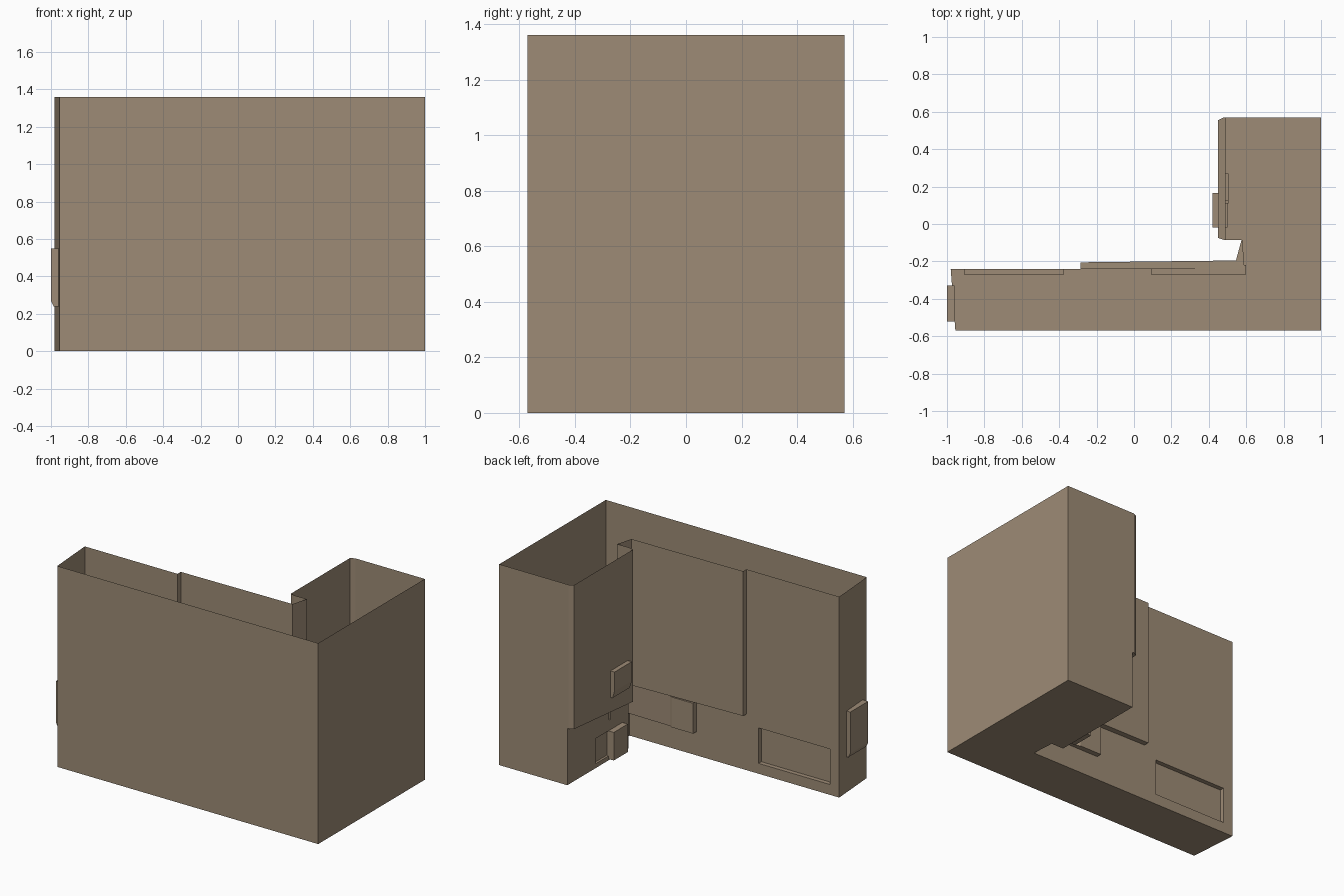
import bpy, bmesh
from mathutils import Vector

if "Cube" in bpy.data.objects:
    bpy.data.objects.remove(bpy.data.objects["Cube"])

COLOUR = (0.34, 0.26, 0.18, 1)
tan = bpy.data.materials.new("sandstone_tan")
tan.use_nodes = True
tan.diffuse_color = COLOUR
tan.node_tree.nodes["Principled BSDF"].inputs["Base Color"].default_value = COLOUR

HEIGHT = 1.36


def finish(bm, name):
    bmesh.ops.recalc_face_normals(bm, faces=bm.faces)
    mesh = bpy.data.meshes.new(name)
    bm.to_mesh(mesh)
    bm.free()
    mesh.materials.append(tan)
    obj = bpy.data.objects.new(name, mesh)
    bpy.context.scene.collection.objects.link(obj)
    return obj


def prism(name, profile, lo, hi, axis="y"):
    """Extrude an outline: (x, z) along y, or (x, y) along z."""
    bm = bmesh.new()
    place = (lambda a, b, t: (a, t, b)) if axis == "y" else (lambda a, b, t: (a, b, t))
    rings = [[bm.verts.new(place(a, b, t)) for a, b in profile] for t in (lo, hi)]
    n = len(profile)
    for ring in rings:
        bm.faces.new(ring)
    for i in range(n):
        j = (i + 1) % n
        bm.faces.new((rings[0][i], rings[0][j], rings[1][j], rings[1][i]))
    return finish(bm, name)


def box(name, x, y, z):
    return prism(name, [(x[0], z[0]), (x[1], z[0]), (x[1], z[1]), (x[0], z[1])], *y)


# Plan corners: base storey, upper storey, height of the ledge between them
corners = [
    ((-.955, -.57), (-.955, -.57), .37),
    ((1, -.57), (1, -.57), .37),
    ((1, .57), (1, .57), .37),
    ((.49, .57), (.48, .57), .385),
    ((.49, .57), (.45, .555), .385),
    ((.49, -.085), (.45, -.075), .33),
    ((.49, -.085), (.48, -.085), .33),
    ((.58, -.085), (.575, -.085), .36),
    ((.59, -.24), (.545, -.195), .37),
    ((-.285, -.24), (-.285, -.205), .38),
    ((-.285, -.24), (-.285, -.24), .38),
    ((-.98, -.24), (-.98, -.24), .37),
]

# L-shaped walls with the upper storey overhanging the base
bm = bmesh.new()
rings = [
    [bm.verts.new((*low, 0)) for low, up, z in corners],
    [bm.verts.new((*low, z)) for low, up, z in corners],
    [bm.verts.new((*up, z)) for low, up, z in corners],
    [bm.verts.new((*up, HEIGHT)) for low, up, z in corners],
]
count = len(corners)
for a, b in zip(rings, rings[1:]):
    for i in range(count):
        j = (i + 1) % count
        bm.faces.new((a[i], a[j], b[j], b[i]))
bm.faces.new(rings[0])
bm.faces.new(rings[-1])
bmesh.ops.remove_doubles(bm, verts=bm.verts, dist=.0005)
walls = finish(bm, "building_walls")

# Recessed panels near the ground
cutters = [
    box("long_recess_cutter", (-.91, -.375), (-.27, -.2), (.07, .31)),
    box("wing_recess_cutter", (.4, .505), (.12, .27), (.03, .2)),
    box("slot_cutter", (.4, .505), (.11, .125), (.27, .32)),
]
for cutter in cutters:
    cutter.hide_render = True
    cut = walls.modifiers.new(cutter.name, "BOOLEAN")
    cut.operation = "DIFFERENCE"
    cut.solver = "EXACT"
    cut.object = cutter
depsgraph = bpy.context.evaluated_depsgraph_get()
carved = bpy.data.meshes.new_from_object(walls.evaluated_get(depsgraph))
walls.modifiers.clear()
walls.data = carved
for cutter in cutters:
    bpy.data.objects.remove(cutter)

# Open the roof so the shell is hollow
bm = bmesh.new()
bm.from_mesh(carved)
roof = [f for f in bm.faces if all(v.co.z > HEIGHT - .001 for v in f.verts)]
bmesh.ops.delete(bm, geom=roof, context="FACES")
bm.to_mesh(carved)
bm.free()
carved.materials.clear()
carved.materials.append(tan)

# Boxes fixed to the walls
prism("end_wall_box", [(-.96, .24), (-.985, .24), (-1, .27), (-1, .55), (-.96, .55)],
      -.52, -.33)
prism("wing_wall_box", [(.455, .45), (.435, .45), (.42, .5), (.42, .63), (.455, .63)],
      -.02, .165)
box("wing_base_box", (.45, .5), (-.02, .13), (.01, .2))
prism("corner_base_box", [(.09, -.27), (.6, -.27), (.6, -.22), (.27, -.215),
                          (.25, -.205), (.09, -.205)], .16, .365, "z")
